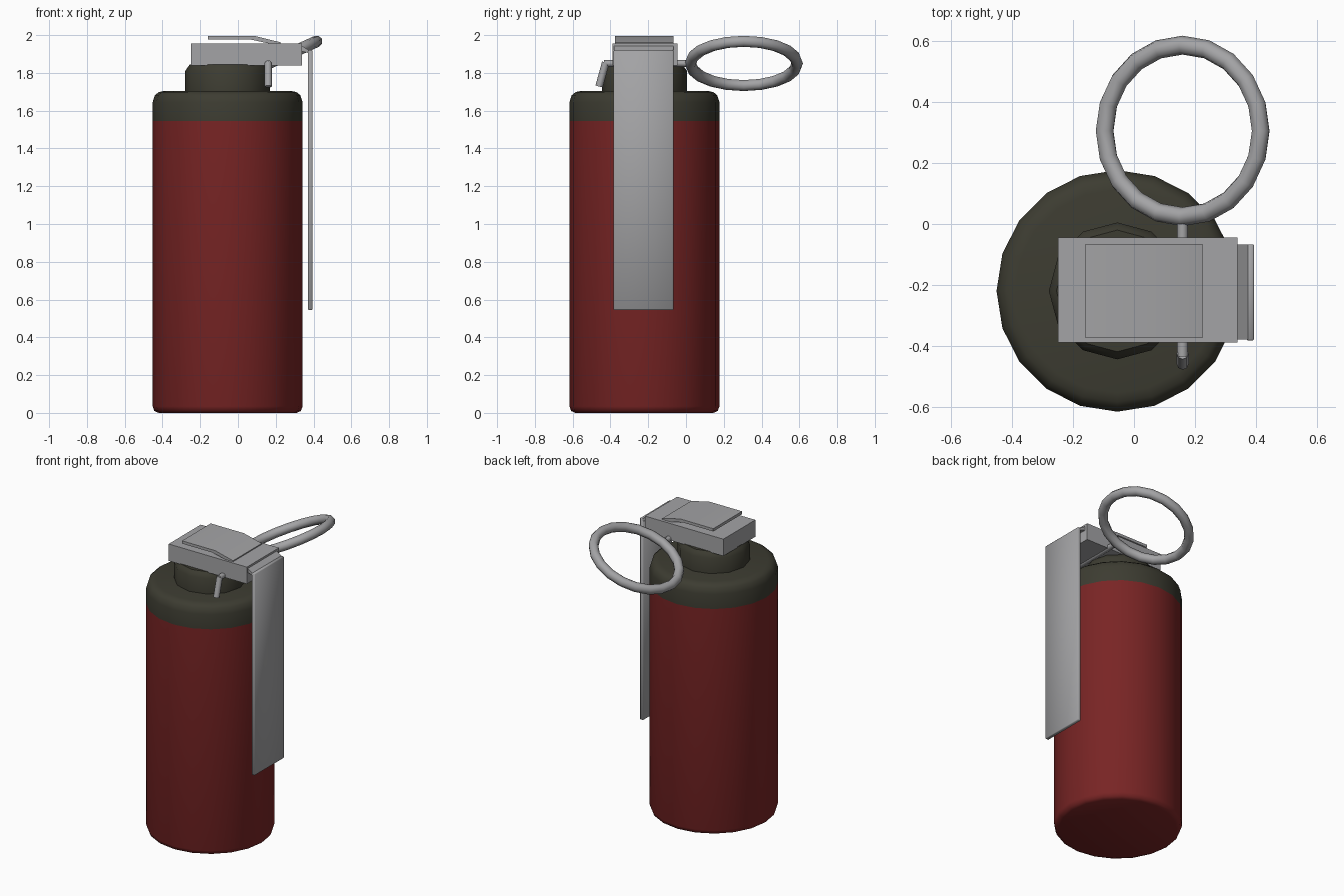
import bpy, bmesh, math
from mathutils import Matrix, Vector

if "Cube" in bpy.data.objects:
    bpy.data.objects.remove(bpy.data.objects["Cube"])

CX, CY = -0.055, -0.22   # axis of the canister


def material(name, rgb):
    m = bpy.data.materials.new(name)
    m.diffuse_color = (*rgb, 1.0)
    m.use_nodes = True
    m.node_tree.nodes["Principled BSDF"].inputs["Base Color"].default_value = m.diffuse_color
    return m


RED = material("dark red paint", (0.19, 0.018, 0.018))
OLIVE = material("dark olive cap", (0.046, 0.045, 0.031))
STEEL = material("grey steel", (0.37, 0.37, 0.38))


def finish(name, bm, mat, angle=50):
    bmesh.ops.recalc_face_normals(bm, faces=bm.faces)
    me = bpy.data.meshes.new(name)
    bm.to_mesh(me)
    bm.free()
    me.materials.append(mat)
    ob = bpy.data.objects.new(name, me)
    bpy.context.collection.objects.link(ob)
    bpy.ops.object.select_all(action='DESELECT')
    ob.select_set(True)
    bpy.context.view_layer.objects.active = ob
    bpy.ops.object.shade_smooth_by_angle(angle=math.radians(angle))
    return ob


def lathe(name, profile, sides, mat):
    """Spin (radius, z) points about the canister axis and cap the ends."""
    bm = bmesh.new()
    rings = []
    for r, z in profile:
        rings.append([bm.verts.new((CX + r * math.cos(2 * math.pi * i / sides),
                                    CY + r * math.sin(2 * math.pi * i / sides), z))
                      for i in range(sides)])
    for a, b in zip(rings, rings[1:]):
        for i in range(sides):
            j = (i + 1) % sides
            bm.faces.new((a[i], a[j], b[j], b[i]))
    bm.faces.new(rings[0])
    bm.faces.new(rings[-1])
    return finish(name, bm, mat)


def extrude_y(name, outline, y0, y1, mat, bevel=0.0):
    """Extrude an (x, z) outline from y0 to y1."""
    bm = bmesh.new()
    face = bm.faces.new([bm.verts.new((x, y0, z)) for x, z in outline])
    new = bmesh.ops.extrude_face_region(bm, geom=[face])["geom"]
    bmesh.ops.translate(bm, vec=(0, y1 - y0, 0),
                        verts=[v for v in new if isinstance(v, bmesh.types.BMVert)])
    if bevel:
        bmesh.ops.bevel(bm, geom=bm.edges[:], offset=bevel, segments=1, affect='EDGES')
    return finish(name, bm, mat)


def rod(name, p, q, radius, mat, sides=8):
    p, q = Vector(p), Vector(q)
    d = q - p
    bm = bmesh.new()
    rot = Vector((0, 0, 1)).rotation_difference(d).to_matrix().to_4x4()
    bmesh.ops.create_cone(bm, cap_ends=True, segments=sides, radius1=radius,
                          radius2=radius, depth=d.length,
                          matrix=Matrix.Translation((p + q) / 2) @ rot)
    return finish(name, bm, mat)


# Canister, shoulder cap and neck
lathe("canister_body", [(0.365, 0.0), (0.388, 0.01), (0.397, 0.035), (0.397, 1.545)], 20, RED)
lathe("shoulder_cap", [(0.397, 1.545), (0.397, 1.645), (0.385, 1.682),
                       (0.365, 1.698), (0.335, 1.705)], 20, OLIVE)
lathe("neck", [(0.225, 1.69), (0.225, 1.81), (0.21, 1.832), (0.2, 1.845)], 12, OLIVE)

# Fuse head with the bent plate on top
extrude_y("fuse_head", [(-0.25, 1.84), (0.34, 1.84), (0.34, 1.955), (-0.25, 1.955)],
          -0.39, -0.045, STEEL)
extrude_y("top_plate", [(-0.16, 1.976), (0.07, 1.976), (0.19, 1.95), (0.225, 1.95),
                        (0.225, 1.962), (0.09, 1.995), (-0.16, 1.995)],
          -0.375, -0.065, STEEL)

# Safety lever hanging beside the canister, and its hinge strip
extrude_y("safety_lever", [(0.37, 0.545), (0.395, 0.545), (0.395, 1.92), (0.37, 1.92)],
          -0.383, -0.067, STEEL, bevel=0.004)
extrude_y("lever_hinge", [(0.335, 1.915), (0.375, 1.905), (0.375, 1.92), (0.335, 1.945)],
          -0.38, -0.067, STEEL)

# Pin with its bent end
rod("pin", (0.16, -0.435, 1.85), (0.16, 0.015, 1.85), 0.018, STEEL)
rod("pin_bent_end", (0.16, -0.425, 1.855), (0.16, -0.46, 1.728), 0.02, STEEL)

# Tilted pull ring
bm = bmesh.new()
SEG, TUBE, R, r = 20, 8, 0.282, 0.031
rows = []
for i in range(SEG):
    a = 2 * math.pi * i / SEG
    row = []
    for k in range(TUBE):
        t = 2 * math.pi * k / TUBE
        d = R + r * math.cos(t)
        row.append(bm.verts.new((d * math.cos(a), d * math.sin(a), r * math.sin(t))))
    rows.append(row)
for i in range(SEG):
    a, b = rows[i], rows[(i + 1) % SEG]
    for k in range(TUBE):
        n = (k + 1) % TUBE
        bm.faces.new((a[k], b[k], b[n], a[n]))
bmesh.ops.transform(bm, verts=bm.verts,
                    matrix=Matrix.Translation((0.16, 0.306, 1.85))
                    @ Matrix.Rotation(math.radians(-24.5), 4, 'Y'))
finish("pull_ring", bm, STEEL)
